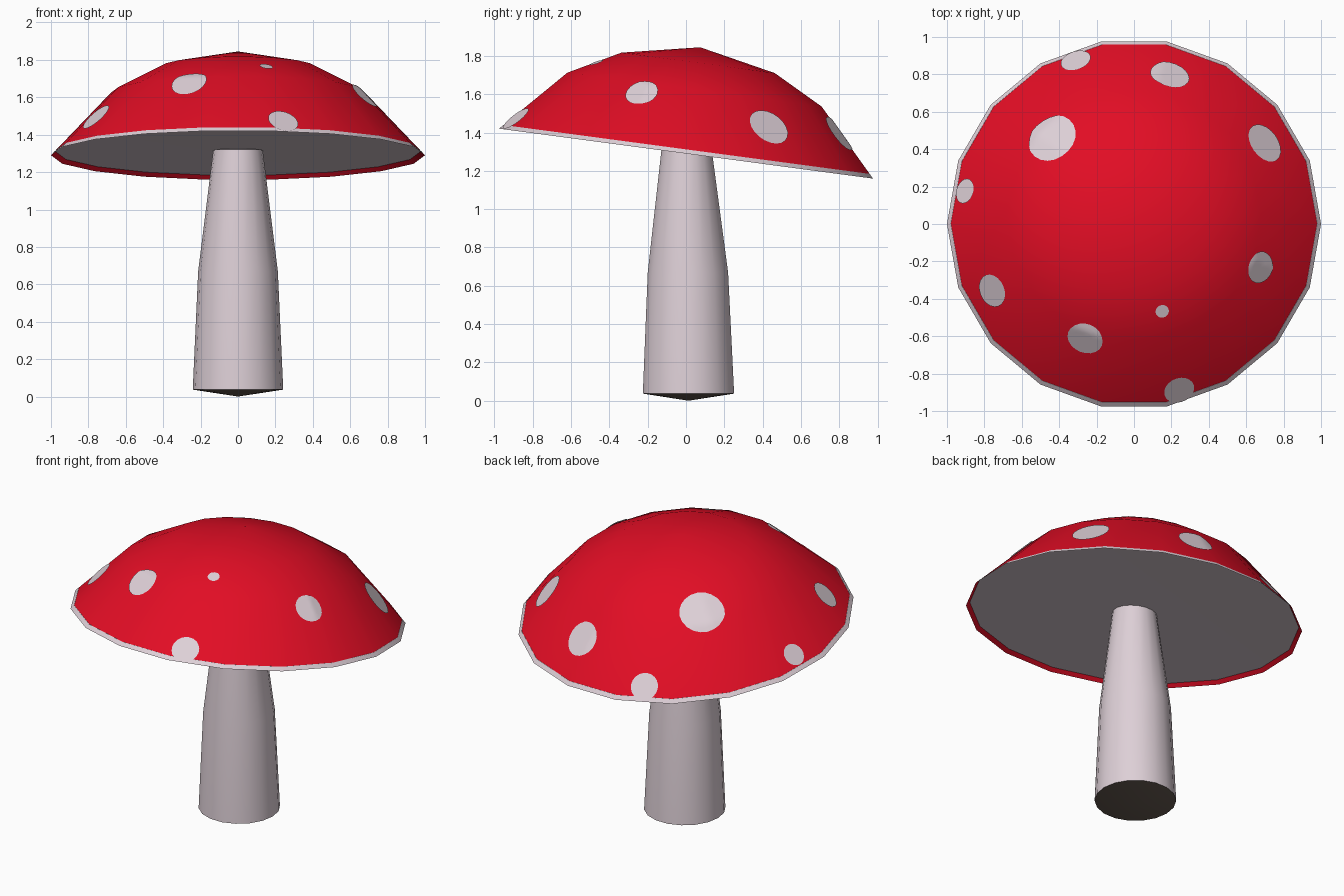
import bpy, bmesh, math
from mathutils import Vector, Matrix
from mathutils.bvhtree import BVHTree

if "Cube" in bpy.data.objects:
    bpy.data.objects.remove(bpy.data.objects["Cube"])

SIDES = 18


def material(name, rgb):
    m = bpy.data.materials.new(name)
    m.diffuse_color = (*rgb, 1)
    m.use_nodes = True
    m.node_tree.nodes["Principled BSDF"].inputs["Base Color"].default_value = m.diffuse_color
    return m


red = material("cap red", (0.76, 0.004, 0.018))
pale = material("pale pinkish white", (0.73, 0.63, 0.68))
brown = material("dark base brown", (0.13, 0.10, 0.08))


def lathe(bm, rings, mat_of):
    """Revolve (r, z, y offset) rings; a zero radius gives a pole."""
    loops = []
    for r, z, y in rings:
        n = SIDES if r else 1
        loops.append([bm.verts.new((r * math.cos(2 * math.pi * i / SIDES),
                                    y + r * math.sin(2 * math.pi * i / SIDES), z))
                      for i in range(n)])
    for k, (a, b) in enumerate(zip(loops, loops[1:])):
        for i in range(SIDES):
            j = (i + 1) % SIDES
            if len(a) == 1:
                f = bm.faces.new((a[0], b[j], b[i]))
            elif len(b) == 1:
                f = bm.faces.new((a[i], a[j], b[0]))
            else:
                f = bm.faces.new((a[i], a[j], b[j], b[i]))
            f.material_index = mat_of(k)


def finish(bm, name, mats):
    me = bpy.data.meshes.new(name)
    bm.to_mesh(me)
    bm.free()
    for m in mats:
        me.materials.append(m)
    me.shade_smooth()
    me.set_sharp_from_angle(angle=math.radians(35))
    ob = bpy.data.objects.new(name, me)
    bpy.context.collection.objects.link(ob)
    return ob


# Stem, with a shallow dark cone underneath
bm = bmesh.new()
lathe(bm, [(0, 0, 0.013), (0.242, 0.037, 0.013), (0.213, 0.67, 0.01),
           (0.132, 1.32, 0.003), (0, 1.335, 0.003)], lambda k: 1 if k == 0 else 0)
finish(bm, "stem", [pale, brown])

# Tilted cap: pale recessed underside and red dome
tilt = Matrix.Translation((0, 0, 1.29)) @ Matrix.Rotation(math.radians(-7.6), 4, 'X')
bm = bmesh.new()
lathe(bm, [(0, 0.025, 0), (0.98, 0.022, 0), (1.0, 0, 0), (0.68, 0.337, 0),
           (0.41, 0.478, 0), (0, 0.56, 0)], lambda k: 1 if k < 2 else 0)
bm.transform(tilt)
dome = bm.copy()
bmesh.ops.delete(dome, geom=[f for f in dome.faces if f.material_index == 1], context='FACES')
tree = BVHTree.FromBMesh(dome)
dome.free()
finish(bm, "cap", [red, pale])

# Spots: round patches laid onto the dome (x, y, radius)
spots = [(-0.44, 0.46, 0.137), (-0.31, 0.87, 0.083), (0.19, 0.795, 0.108),
         (0.695, 0.43, 0.112), (0.675, -0.23, 0.088), (0.15, -0.465, 0.036),
         (0.24, -0.885, 0.083), (-0.26, -0.61, 0.097), (-0.755, -0.355, 0.09),
         (-0.90, 0.175, 0.068)]
bm = bmesh.new()
for x, y, radius in spots:
    c, n, _, _ = tree.ray_cast(Vector((x, y, 3)), Vector((0, 0, -1)))
    u = n.orthogonal().normalized()
    v = n.cross(u)

    def put(r, a):
        p = c + u * (r * math.cos(a)) + v * (r * math.sin(a))
        return bm.verts.new(tree.find_nearest(p)[0] + n * 0.006)

    seg, steps = 20, 5
    centre = put(0, 0)
    prev = None
    for s in range(1, steps + 1):
        ring = [put(radius * s / steps, 2 * math.pi * i / seg) for i in range(seg)]
        for i in range(seg):
            j = (i + 1) % seg
            if prev:
                bm.faces.new((prev[i], ring[i], ring[j], prev[j]))
            else:
                bm.faces.new((centre, ring[i], ring[j]))
        prev = ring
finish(bm, "cap_spots", [pale])
